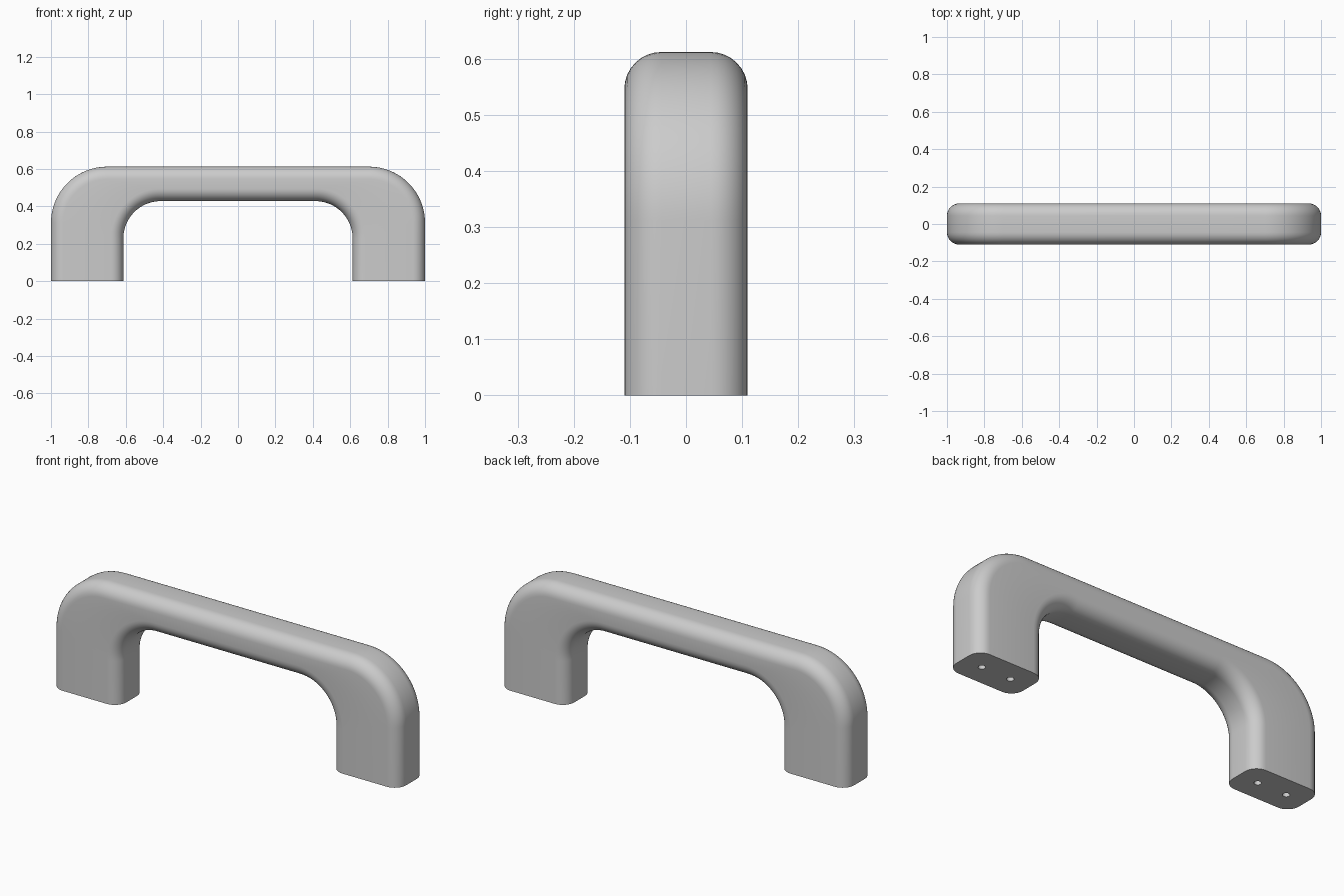
import bpy
import bmesh
from math import sin, cos, pi
from mathutils import Vector, Matrix

if "Cube" in bpy.data.objects:
    bpy.data.objects.remove(bpy.data.objects["Cube"])

HALF_DEPTH = 0.11
FILLET = 0.066
ARC_STEPS = 24
FILLET_STEPS = 8

grey = bpy.data.materials.new("light grey")
grey.use_nodes = True
grey.diffuse_color = (0.6, 0.6, 0.6, 1)
grey.node_tree.nodes["Principled BSDF"].inputs["Base Color"].default_value = (0.6, 0.6, 0.6, 1)


def mesh_object(name, bm):
    bmesh.ops.recalc_face_normals(bm, faces=bm.faces)
    mesh = bpy.data.meshes.new(name)
    bm.to_mesh(mesh)
    bm.free()
    mesh.materials.append(grey)
    obj = bpy.data.objects.new(name, mesh)
    bpy.context.collection.objects.link(obj)
    return obj


def stations():
    """Outer point, inner point and outward normal along the handle's path."""
    half = [(Vector((1, 0, 0)), Vector((0.613, 0, 0)), Vector((1, 0, 0)))]
    for i in range(ARC_STEPS + 1):
        a = pi / 2 * i / ARC_STEPS
        n = Vector((cos(a), 0, sin(a)))
        half.append((Vector((0.7, 0, 0.312)) + n * 0.3,
                     Vector((0.413, 0, 0.228)) + n * 0.2, n))
    flip = Matrix.Scale(-1, 3, Vector((1, 0, 0)))
    return half + [tuple(flip @ v for v in s) for s in reversed(half)]


def section(outer, inner, n):
    """Rounded rectangle between the outer and inner outlines."""
    side = Vector((0, HALF_DEPTH - FILLET, 0))
    y = Vector((0, 1, 0))
    centres = [outer - n * FILLET + side, outer - n * FILLET - side,
               inner + n * FILLET - side, inner + n * FILLET + side]
    points = []
    for k, c in enumerate(centres):
        for i in range(FILLET_STEPS + 1):
            a = pi / 2 * (k + i / FILLET_STEPS)
            points.append(c + FILLET * (y * cos(a) + n * sin(a)))
    # start the corners in turn: +y, outer, -y, inner
    return points


# Handle body: sections joined along the path, with flat feet
bm = bmesh.new()
rings = [[bm.verts.new(p) for p in section(*s)] for s in stations()]
for a, b in zip(rings, rings[1:]):
    for i in range(len(a)):
        j = (i + 1) % len(a)
        bm.faces.new((a[i], a[j], b[j], b[i]))
bm.faces.new(rings[0])
bm.faces.new(rings[-1])
handle = mesh_object("handle", bm)

# Screw holes: two blind holes in the underside of each foot
bm = bmesh.new()
for foot in (-1, 1):
    for offset in (-0.083, 0.083):
        bmesh.ops.create_cone(bm, cap_ends=True, segments=24, radius1=0.017, radius2=0.017,
                              depth=0.4, matrix=Matrix.Translation((foot * 0.806 + offset, 0, 0)))
cutter = mesh_object("screw_hole_cutter", bm)
cutter.hide_render = True

cut = handle.modifiers.new("screw_holes", 'BOOLEAN')
cut.object = cutter
cut.operation = 'DIFFERENCE'
cut.solver = 'EXACT'
bpy.ops.object.select_all(action='DESELECT')
handle.select_set(True)
bpy.context.view_layer.objects.active = handle
bpy.ops.object.modifier_apply(modifier=cut.name)
bpy.data.objects.remove(cutter)
bpy.ops.object.shade_smooth_by_angle(angle=pi / 6)
